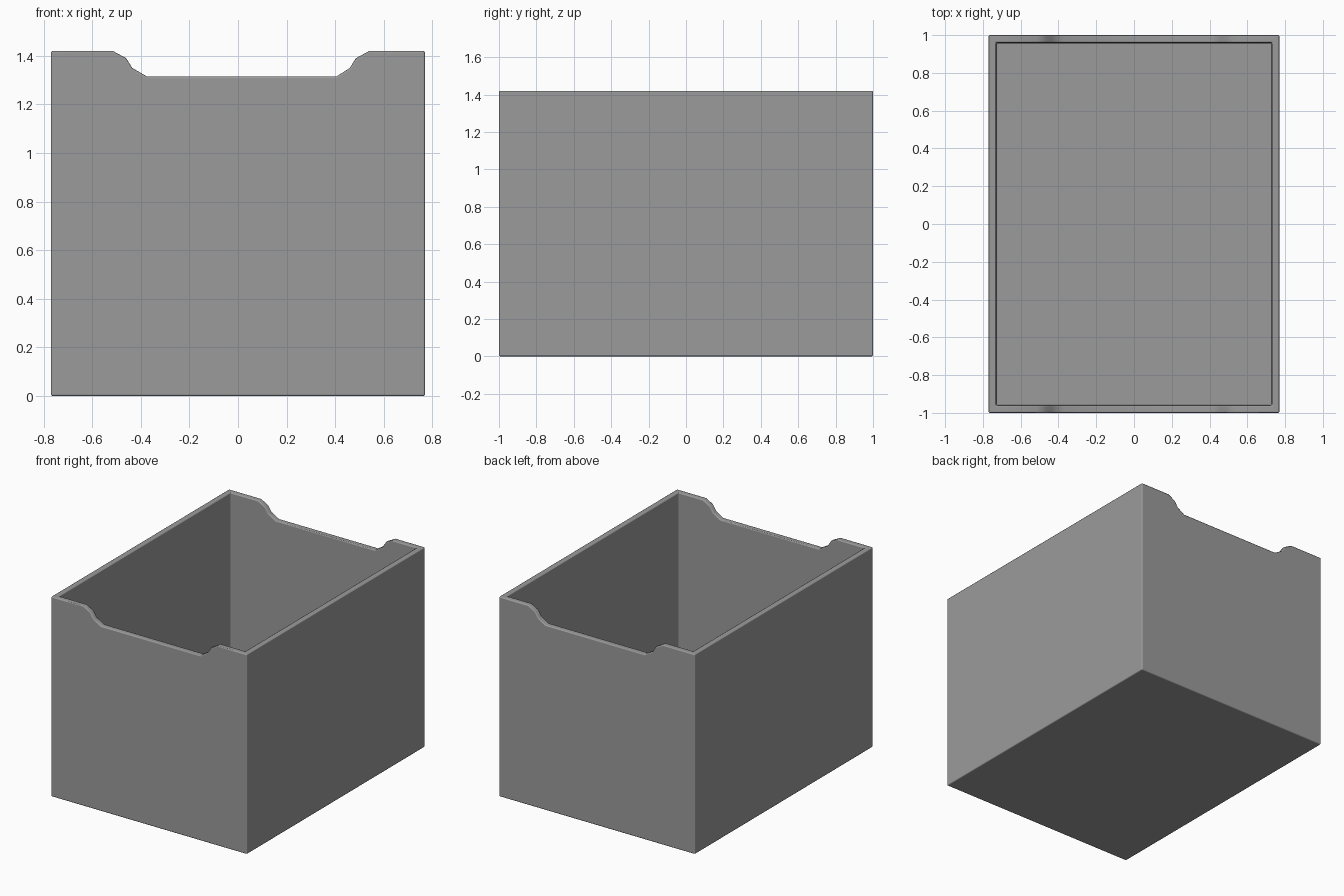
import bpy
import bmesh

default = bpy.data.objects.get("Cube")
if default:
    bpy.data.objects.remove(default, do_unlink=True)

HALF_X, HALF_Y, HEIGHT = 0.77, 1.0, 1.42
WALL = 0.04

grey = bpy.data.materials.new("plain grey")
grey.use_nodes = True
colour = (0.33, 0.33, 0.33, 1)
grey.diffuse_color = colour
grey.node_tree.nodes["Principled BSDF"].inputs["Base Color"].default_value = colour


def prism(name, profile, half_depth):
    """Extrude an x-z profile along y, centred on y = 0."""
    bm = bmesh.new()
    face = bm.faces.new([bm.verts.new((x, -half_depth, z)) for x, z in profile])
    side = bmesh.ops.extrude_face_region(bm, geom=[face])["geom"]
    moved = [v for v in side if isinstance(v, bmesh.types.BMVert)]
    bmesh.ops.translate(bm, verts=moved, vec=(0, 2 * half_depth, 0))
    bmesh.ops.recalc_face_normals(bm, faces=bm.faces)
    mesh = bpy.data.meshes.new(name)
    bm.to_mesh(mesh)
    bm.free()
    mesh.materials.append(grey)
    obj = bpy.data.objects.new(name, mesh)
    bpy.context.collection.objects.link(obj)
    return obj


# Outer block, with a shallow curved dip in the end walls
right_half = [(HALF_X, 0), (HALF_X, HEIGHT), (0.54, HEIGHT), (0.485, 1.39),
              (0.46, 1.35), (0.405, 1.315)]
left_half = [(-0.375, 1.315), (-0.435, 1.35), (-0.46, 1.39), (-0.515, HEIGHT),
             (-HALF_X, HEIGHT), (-HALF_X, 0)]
box = prism("open_box", right_half + left_half, HALF_Y)

# Hollow inside
inner = HALF_X - WALL
cavity = prism("cavity_cutter", [(-inner, WALL), (inner, WALL), (inner, 2), (-inner, 2)],
               HALF_Y - WALL)
cavity.hide_render = True
cavity.hide_viewport = True
cavity.display_type = 'WIRE'

hollow = box.modifiers.new("hollow", 'BOOLEAN')
hollow.operation = 'DIFFERENCE'
hollow.solver = 'EXACT'
hollow.object = cavity

# Softly rounded rim and corners
rounding = box.modifiers.new("rounding", 'BEVEL')
rounding.width = 0.008
rounding.segments = 2
rounding.limit_method = 'ANGLE'
rounding.angle_limit = 1.0
rounding.harden_normals = True

bpy.ops.object.select_all(action='DESELECT')
box.select_set(True)
bpy.context.view_layer.objects.active = box
bpy.ops.object.shade_smooth_by_angle(angle=0.7)
